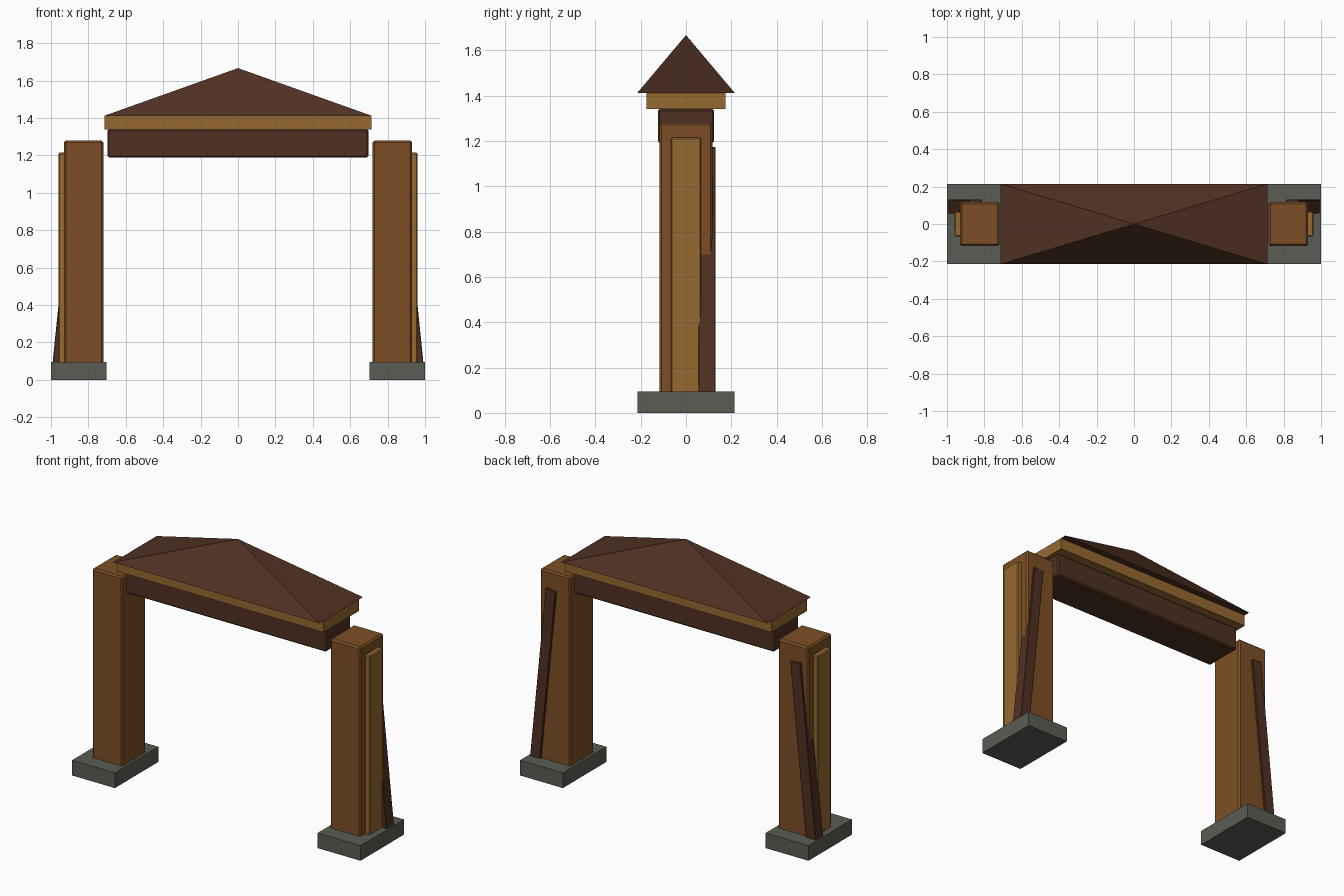
import bpy, bmesh, math
from mathutils import Matrix

if "Cube" in bpy.data.objects:
    bpy.data.objects.remove(bpy.data.objects["Cube"])


def material(name, rgb):
    m = bpy.data.materials.new(name)
    m.diffuse_color = (*rgb, 1)
    m.use_nodes = True
    m.node_tree.nodes["Principled BSDF"].inputs["Base Color"].default_value = m.diffuse_color
    return m


stone = material("stone", (0.102, 0.107, 0.089))
wood = material("wood", (0.205, 0.078, 0.018))
light_wood = material("light_wood", (0.305, 0.141, 0.03))
dark_wood = material("dark_wood", (0.08, 0.03, 0.016))


def finish(name, bm, mat, bevel=0):
    me = bpy.data.meshes.new(name)
    bm.to_mesh(me)
    bm.free()
    me.materials.append(mat)
    ob = bpy.data.objects.new(name, me)
    bpy.context.collection.objects.link(ob)
    if bevel:
        mod = ob.modifiers.new("bevel", 'BEVEL')
        mod.width = bevel
        mod.segments = 1
    return ob


def box(name, lo, hi, mat, bevel=0, tilt=0):
    size = [b - a for a, b in zip(lo, hi)]
    mid = [(a + b) / 2 for a, b in zip(lo, hi)]
    bm = bmesh.new()
    bmesh.ops.create_cube(bm, size=1, matrix=Matrix.Diagonal((*size, 1)))
    ob = finish(name, bm, mat, bevel)
    ob.location = mid
    ob.rotation_euler.y = tilt
    return ob


# Two mirrored supports: footing, post, outer plank and leaning rear brace
for side, s in (("left", -1), ("right", 1)):
    def part(name, x0, x1, y0, y1, z0, z1, mat, bevel=0, tilt=0):
        xs = sorted((s * x0, s * x1))
        box(f"{side}_{name}", (xs[0], y0, z0), (xs[1], y1, z1), mat, bevel, s * tilt)

    part("footing", 0.703, 1.0, -0.215, 0.215, 0, 0.095, stone)
    part("post", 0.72, 0.93, -0.118, 0.118, 0.02, 1.28, wood, 0.01)
    part("plank", 0.90, 0.96, -0.067, 0.067, 0.03, 1.215, light_wood, 0.006)
    part("brace", 0.870, 0.940, 0.055, 0.131, 0.025, 1.172, dark_wood, 0.003, -0.1)

# Lintel and eave
box("lintel", (-0.697, -0.124, 1.19), (0.697, 0.124, 1.34), dark_wood, 0.008)
box("eave", (-0.715, -0.175, 1.34), (0.715, 0.175, 1.412), light_wood)

# Four-sided pyramid roof
bm = bmesh.new()
bmesh.ops.create_cone(bm, cap_ends=True, segments=4, radius1=math.sqrt(2), radius2=0, depth=1,
                      matrix=Matrix.Rotation(math.pi / 4, 4, 'Z'))
bmesh.ops.remove_doubles(bm, verts=bm.verts, dist=1e-4)
bmesh.ops.scale(bm, vec=(0.715, 0.215, 0.255), verts=bm.verts)
roof = finish("roof", bm, dark_wood)
roof.location.z = 1.412 + 0.255 / 2
